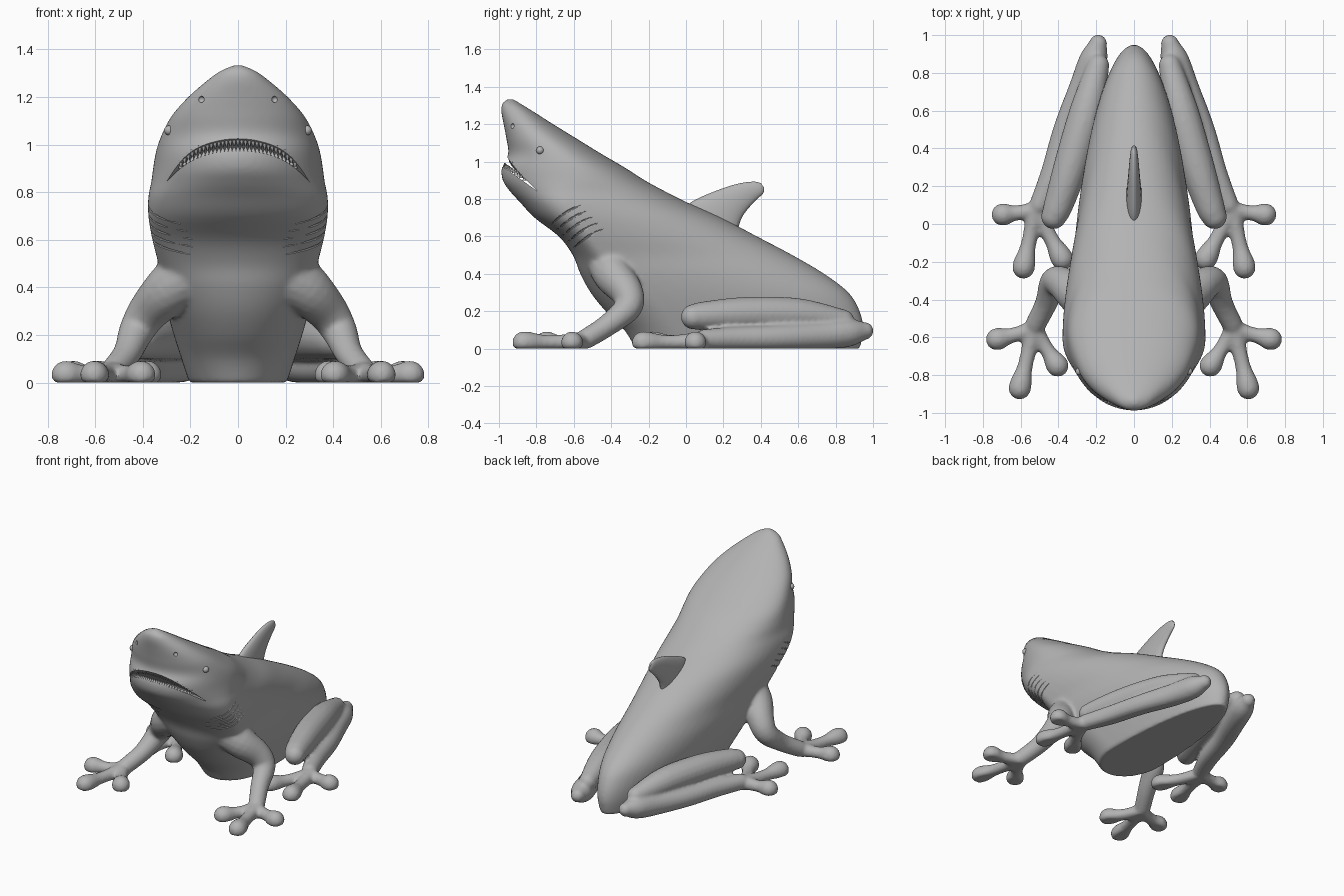
import bpy, bmesh, math
from mathutils import Vector, Matrix
from mathutils.bvhtree import BVHTree

if "Cube" in bpy.data.objects:
    bpy.data.objects.remove(bpy.data.objects["Cube"], do_unlink=True)

skin = bpy.data.materials.new("grey_skin")
skin.use_nodes = True
grey = (0.45, 0.45, 0.45, 1)
skin.diffuse_color = grey
skin.node_tree.nodes["Principled BSDF"].inputs["Base Color"].default_value = grey


def make(name, bm):
    bmesh.ops.recalc_face_normals(bm, faces=bm.faces)
    mesh = bpy.data.meshes.new(name)
    bm.to_mesh(mesh)
    bm.free()
    mesh.materials.append(skin)
    ob = bpy.data.objects.new(name, mesh)
    bpy.context.collection.objects.link(ob)
    return ob


def activate(ob):
    bpy.ops.object.select_all(action='DESELECT')
    ob.select_set(True)
    bpy.context.view_layer.objects.active = ob


def smooth(ob, angle=50):
    activate(ob)
    bpy.ops.object.shade_smooth_by_angle(angle=math.radians(angle))


def apply_all(ob):
    activate(ob)
    for m in list(ob.modifiers):
        bpy.ops.object.modifier_apply(modifier=m.name)


def spline(rows, steps):
    """Catmull-Rom interpolation of equal-length tuples."""
    rows = [Vector(r) for r in rows]
    out = []
    for i in range(len(rows) - 1):
        a, b, c, d = (rows[max(i - 1, 0)], rows[i], rows[i + 1],
                      rows[min(i + 2, len(rows) - 1)])
        for s in range(steps):
            t = s / steps
            out.append(0.5 * (2 * b + (c - a) * t + (2 * a - 5 * b + 4 * c - d) * t ** 2
                              + (3 * b - a - 3 * c + d) * t ** 3))
    return out + [rows[-1]]


def loft(bm, rings):
    rings = [[bm.verts.new(p) for p in ring] for ring in rings]
    n = len(rings[0])
    for a, b in zip(rings, rings[1:]):
        for i in range(n):
            j = (i + 1) % n
            bm.faces.new((a[i], a[j], b[j], b[i]))
    bm.faces.new(rings[0])
    bm.faces.new(rings[-1])


def tube(bm, points, sides=16, steps=5):
    """Round-ended tube through (x, y, z, radius) points."""
    pts = spline(points, steps)
    pos = [p.xyz for p in pts]
    rings = []
    last = len(pts) - 1
    for i, p in enumerate(pts):
        d = (pos[min(i + 1, last)] - pos[max(i - 1, 0)]).normalized()
        side = d.cross((0, 0, 1)).normalized()
        up = side.cross(d)
        lifts = [(0, 1)]
        if i == 0:
            lifts = [(-math.cos(a), math.sin(a)) for a in (0.15, 0.5, 0.9, 1.25)] + lifts
        if i == last:
            lifts += [(math.cos(a), math.sin(a)) for a in (1.25, 0.9, 0.5, 0.15)]
        for along, k in lifts:
            rings.append([p.xyz + d * along * p.w + k * p.w * (
                side * math.cos(t) + up * math.sin(t))
                for t in (2 * math.pi * q / sides for q in range(sides))])
    loft(bm, rings)


def limb(bm, s, chains, palm, toes):
    """Limb tubes plus toes with round pads, on side s."""
    limb_bm = bmesh.new()
    for chain in chains:
        tube(limb_bm, chain)
    px, py = palm
    for tx, ty in toes:
        at = lambda t, z, r: (px + (tx - px) * t, py + (ty - py) * t, z, r)
        tube(limb_bm, [at(0, .036, .055), at(.35, .034, .042), at(.65, .033, .042),
                       at(.88, .033, .057), at(1, .033, .06)])
    for v in limb_bm.verts:
        v.co.x *= s
        v.co.z = max(v.co.z, 0)
    part = bpy.data.meshes.new("limb_part")
    limb_bm.to_mesh(part)
    limb_bm.free()
    bm.from_mesh(part)
    bpy.data.meshes.remove(part)


def fuse(ob, rounds):
    """Blend overlapping volumes into one soft skin resting on the ground."""
    remesh = ob.modifiers.new("fuse", 'REMESH')
    remesh.mode, remesh.voxel_size = 'VOXEL', .011
    soften = ob.modifiers.new("soften", 'SMOOTH')
    soften.factor, soften.iterations = .5, rounds
    apply_all(ob)
    for v in ob.data.vertices:
        v.co.z = max(v.co.z, 0)
    if not ob.data.materials:
        ob.data.materials.append(skin)


# Body: horizontal slices (height, front, back, widest y, half width)
slices = [(0, -.27, .93, .02, .205), (.1, -.33, .95, -.05, .238), (.2, -.43, .93, -.12, .27),
          (.3, -.51, .87, -.22, .298), (.4, -.565, .74, -.33, .32), (.5, -.605, .57, -.44, .335),
          (.6, -.68, .38, -.52, .36), (.7, -.81, .19, -.59, .377), (.78, -.885, .01, -.62, .377),
          (.84, -.94, -.11, -.61, .365), (.9, -.98, -.22, -.59, .357), (.97, -.985, -.33, -.61, .345),
          (1.04, -.95, -.45, -.67, .322), (1.12, -.96, -.58, -.75, .28), (1.2, -.975, -.71, -.83, .21),
          (1.27, -.988, -.82, -.89, .13), (1.31, -.983, -.885, -.93, .075), (1.335, -.955, -.925, -.94, .015)]
bm = bmesh.new()
rings = []
for z, front, back, mid, w in (tuple(r) for r in spline(slices, 4)):
    ring = []
    for k in range(64):
        a = 2 * math.pi * k / 64
        c = math.cos(a)
        ring.append((w * math.sin(a), mid - c * (mid - front if c > 0 else back - mid), z))
    rings.append(ring)
loft(bm, rings)
tree = BVHTree.FromBMesh(bm)

# Front legs grow out of the body as one skin
arm = [(.2, -.4, .46, .13), (.29, -.385, .39, .108), (.375, -.315, .3, .088),
       (.425, -.31, .22, .075), (.465, -.42, .125, .06), (.52, -.53, .055, .055)]
for s in (1, -1):
    limb(bm, s, [arm], (.53, -.56), [(.725, -.61), (.605, -.87), (.405, -.75)])
body = make("body_and_front_legs", bm)
fuse(body, 9)


def front_y(x, z):
    return tree.ray_cast(Vector((x, -2, z)), Vector((0, 1, 0)))[0].y


def side_x(y, z):
    return tree.ray_cast(Vector((2, y, z)), Vector((-1, 0, 0)))[0].x


def lip(x, y, upper):
    """Mouth edge height; the mouth slopes down towards the throat."""
    z = 1.02 - .6 * x * x - .8 * (y + .95)
    return z if upper else z - .072 * (1 - (x / .301) ** 2)


# Cutters: sloping mouth, gill slits, nostrils
bm = bmesh.new()
xs = [-.3 + .6 * i / 32 for i in range(33)]
loft(bm, [[(x, y, lip(x, y, True)) for x in xs] + [(x, y, lip(x, y, False)) for x in reversed(xs)]
          for y in (-1.2, -.77)])
for s in (-1, 1):
    for g in range(5):
        y, z = -.64 + .03 * g, .73 - .032 * g
        path = []
        for t in (-1, -.5, 0, .5, 1):
            py, pz = y + .08 * t, z + .05 * t - .012 * t * t
            path.append((s * (side_x(py, pz) + .002), py, pz, .007 - .004 * t * t))
        tube(bm, path, 8, 3)
    nostril = Vector((s * .155, front_y(.155, 1.19), 1.19))
    bmesh.ops.create_uvsphere(bm, u_segments=12, v_segments=8, radius=.014,
                              matrix=Matrix.Translation(nostril))
cutter = make("mouth_and_gill_cutter", bm)
cutter.hide_render = True
cut = body.modifiers.new("cut", 'BOOLEAN')
cut.operation, cut.solver, cut.object = 'DIFFERENCE', 'EXACT', cutter
apply_all(body)
bpy.data.objects.remove(cutter, do_unlink=True)
smooth(body, 40)

# Teeth: rows of small cones along both lips
for name, upper, height in (("upper_teeth", True, .034), ("lower_teeth", False, .02)):
    bm = bmesh.new()
    for i in range(31):
        x = -.24 + .48 * i / 30
        y = -.93
        for _ in range(12):
            z = lip(x, y, upper)
            y = (y + front_y(x, z)) / 2
        z += -height * .35 if upper else height * .35
        turn = Matrix.Rotation(math.pi if upper else 0, 4, 'X')
        place = Matrix.Translation((x, y + .014, z))
        bmesh.ops.create_cone(bm, cap_ends=True, segments=8, radius1=.011, radius2=.003,
                              depth=height, matrix=place @ turn)
    smooth(make(name, bm))

# Eyes
for s, side in ((1, "left"), (-1, "right")):
    bm = bmesh.new()
    spot = Vector((s * (side_x(-.78, 1.06) - .004), -.78, 1.06))
    bmesh.ops.create_uvsphere(bm, u_segments=20, v_segments=12, radius=.021,
                              matrix=Matrix.Translation(spot))
    smooth(make(side + "_eye", bm))

# Dorsal fin: lens sections (lead y, lead z, trail y, trail z, half thickness)
bm = bmesh.new()
fin = [(-.02, .73, .26, .55, .042), (.03, .785, .28, .65, .04), (.15, .84, .31, .72, .033),
       (.27, .88, .37, .79, .025), (.36, .893, .412, .83, .017), (.4, .885, .418, .86, .006)]
rings = []
for ly, lz, ty, tz, w in (tuple(r) for r in spline(fin, 4)):
    ring = []
    for k in range(24):
        a = 2 * math.pi * k / 24
        t = .5 - .5 * math.cos(a)
        ring.append((w * math.sin(a), ly + (ty - ly) * t, lz + (tz - lz) * t))
    rings.append(ring)
loft(bm, rings)
smooth(make("dorsal_fin", bm))

# Hind legs: folded thigh above the shank, heel tapering beside the tail
thigh = [(.19, .84, .15, .06), (.25, .6, .18, .09), (.33, .32, .185, .092),
         (.4, .1, .175, .078), (.425, .04, .17, .068)]
shank = [(.19, .955, .095, .048), (.215, .87, .085, .075), (.27, .72, .07, .075),
         (.36, .5, .06, .068), (.43, .27, .055, .064), (.5, .1, .05, .055)]
for s, side in ((1, "left"), (-1, "right")):
    bm = bmesh.new()
    limb(bm, s, [thigh, shank], (.52, .07), [(.695, .05), (.585, -.23), (.38, -.185)])
    leg = make(side + "_hind_leg", bm)
    fuse(leg, 6)
    smooth(leg, 60)
